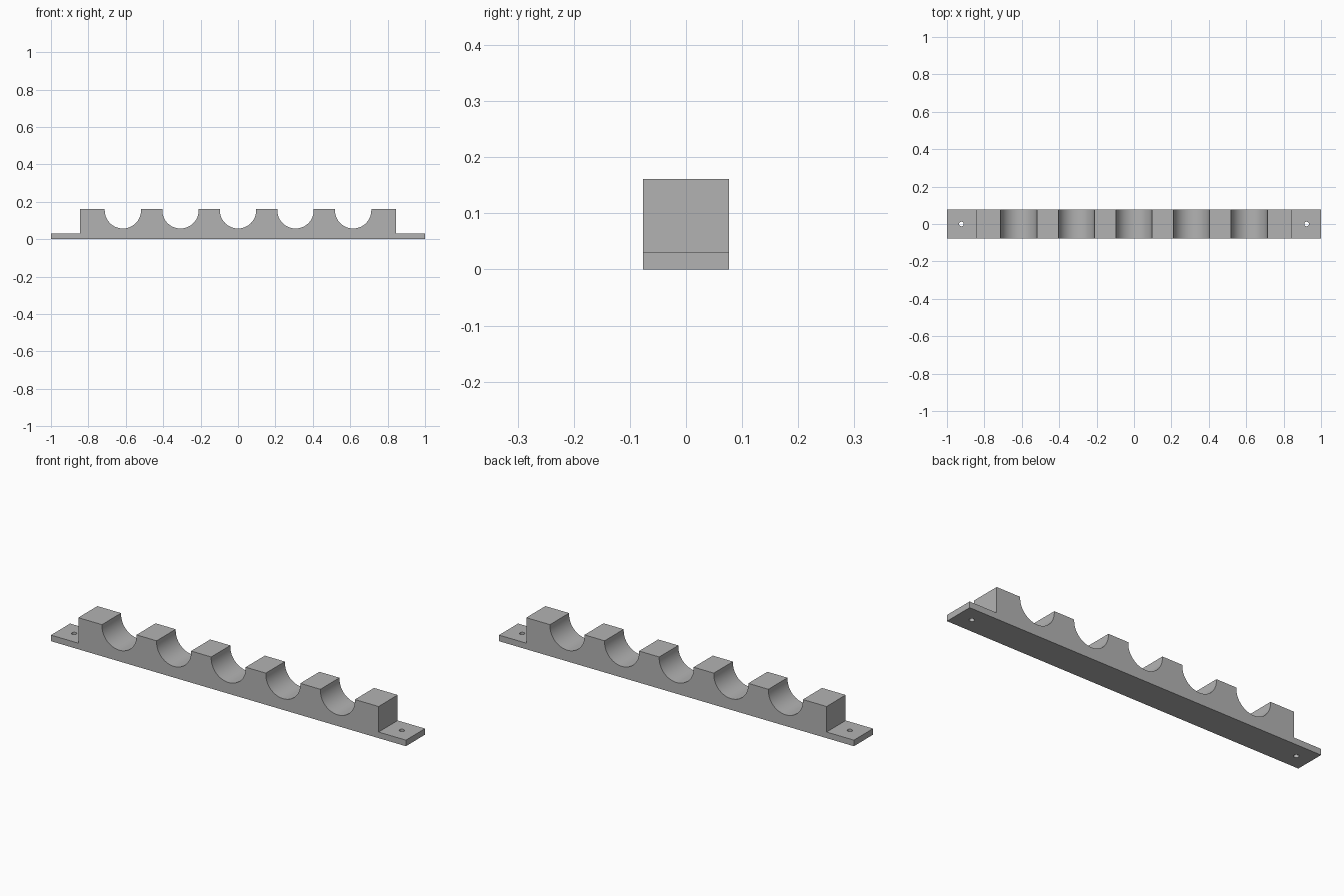
import bpy, bmesh, math

default = bpy.data.objects.get("Cube")
if default:
    bpy.data.objects.remove(default, do_unlink=True)

# Main dimensions
HALF_LEN, BLOCK_HALF, DEPTH = 1.0, 0.846, 0.154
HEIGHT, FLANGE = 0.161, 0.031
PITCH, GROOVE_R, GROOVE_Z = 0.3077, 0.0972, 0.1542
HOLE_X, HOLE_R = 0.923, 0.0125
ARC_STEPS = 40

grey = bpy.data.materials.new("plain grey")
grey.use_nodes = True
color = (0.45, 0.45, 0.45, 1)
grey.diffuse_color = color
grey.node_tree.nodes["Principled BSDF"].inputs["Base Color"].default_value = color

# Side outline: mounting flanges, block and five round cradles
outline = [(-HALF_LEN, 0), (HALF_LEN, 0), (HALF_LEN, FLANGE),
           (BLOCK_HALF, FLANGE), (BLOCK_HALF, HEIGHT)]
for i in (2, 1, 0, -1, -2):
    cx = i * PITCH
    outline.append((cx + GROOVE_R, HEIGHT))
    for s in range(ARC_STEPS + 1):
        a = -math.pi * s / ARC_STEPS
        outline.append((cx + GROOVE_R * math.cos(a), GROOVE_Z + GROOVE_R * math.sin(a)))
    outline.append((cx - GROOVE_R, HEIGHT))
outline += [(-BLOCK_HALF, HEIGHT), (-BLOCK_HALF, FLANGE), (-HALF_LEN, FLANGE)]

# Extrude the outline through the depth
bm = bmesh.new()
face = bm.faces.new([bm.verts.new((x, -DEPTH / 2, z)) for x, z in outline])
result = bmesh.ops.extrude_face_region(bm, geom=[face])
moved = [v for v in result["geom"] if isinstance(v, bmesh.types.BMVert)]
bmesh.ops.translate(bm, verts=moved, vec=(0, DEPTH, 0))
bmesh.ops.recalc_face_normals(bm, faces=bm.faces)
mesh = bpy.data.meshes.new("cradle_rack")
bm.to_mesh(mesh)
bm.free()
rack = bpy.data.objects.new("cradle_rack", mesh)
bpy.context.collection.objects.link(rack)
mesh.materials.append(grey)

# Screw hole through each flange
for side, name in ((1, "left"), (-1, "right")):
    bpy.ops.mesh.primitive_cylinder_add(vertices=32, radius=HOLE_R, depth=0.2,
                                        location=(side * HOLE_X, 0, 0))
    cutter = bpy.context.object
    cutter.name = name + "_hole_cutter"
    cutter.hide_render = True
    cutter.data.materials.append(grey)
    cut = rack.modifiers.new(name + "_screw_hole", "BOOLEAN")
    cut.operation = "DIFFERENCE"
    cut.solver = "EXACT"
    cut.object = cutter
    bpy.ops.object.select_all(action="DESELECT")
    rack.select_set(True)
    bpy.context.view_layer.objects.active = rack
    bpy.ops.object.modifier_apply(modifier=cut.name)
    bpy.data.objects.remove(cutter, do_unlink=True)

# Smooth cradles and holes, sharp edges elsewhere
bpy.ops.object.shade_smooth_by_angle(angle=math.radians(30))
